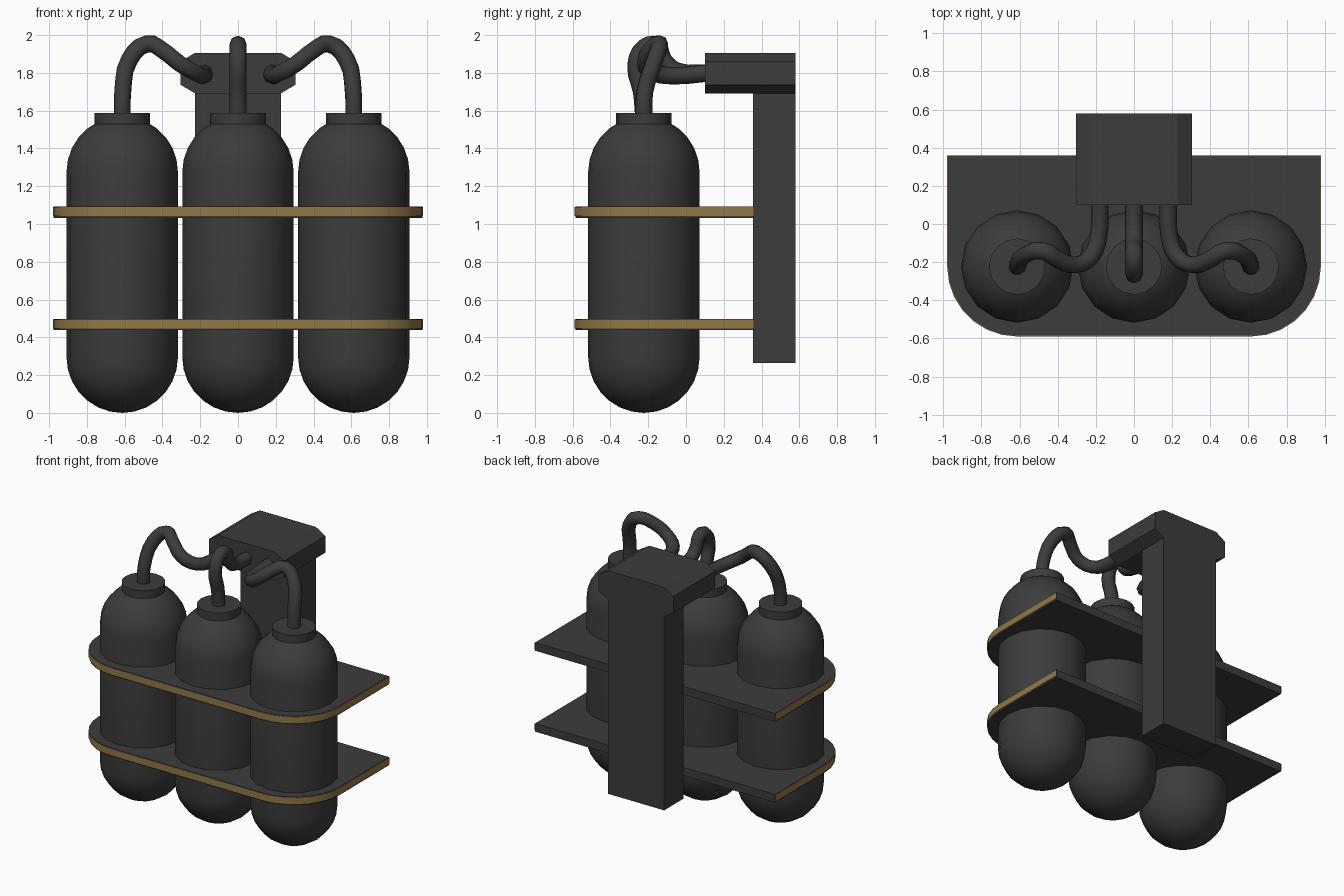
import bpy, bmesh, math

if "Cube" in bpy.data.objects:
    bpy.data.objects.remove(bpy.data.objects["Cube"])

def material(name, rgb):
    m = bpy.data.materials.new(name)
    m.diffuse_color = (*rgb, 1)
    m.use_nodes = True
    m.node_tree.nodes["Principled BSDF"].inputs["Base Color"].default_value = m.diffuse_color
    return m

DARK = material("dark_grey", (0.045, 0.045, 0.045))
GOLD = material("brass", (0.29, 0.19, 0.06))
TANK_X, TANK_Y, TANK_R = 0.613, -0.223, 0.295

def finish(name, bm, mat, smooth=None):
    bmesh.ops.remove_doubles(bm, verts=bm.verts, dist=1e-5)
    bmesh.ops.recalc_face_normals(bm, faces=bm.faces)
    me = bpy.data.meshes.new(name)
    bm.to_mesh(me)
    bm.free()
    me.materials.append(mat)
    ob = bpy.data.objects.new(name, me)
    bpy.context.collection.objects.link(ob)
    if smooth:
        bpy.ops.object.select_all(action='DESELECT')
        ob.select_set(True)
        bpy.context.view_layer.objects.active = ob
        bpy.ops.object.shade_smooth_by_angle(angle=math.radians(smooth))
    return ob

def prism(name, points, offset, mat):
    """Closed outline extruded along an offset."""
    bm = bmesh.new()
    face = bm.faces.new([bm.verts.new(p) for p in points])
    new = bmesh.ops.extrude_face_region(bm, geom=[face])["geom"]
    bmesh.ops.translate(bm, vec=offset, verts=[v for v in new if isinstance(v, bmesh.types.BMVert)])
    return finish(name, bm, mat)

def lathe(name, profile, x, y, sides=16):
    bm = bmesh.new()
    vs = [bm.verts.new((x + r, y, z)) for r, z in profile]
    edges = [bm.edges.new(p) for p in zip(vs, vs[1:])]
    bmesh.ops.spin(bm, geom=vs + edges, cent=(x, y, 0), axis=(0, 0, 1),
                   angle=math.tau, steps=sides)
    return finish(name, bm, DARK, 35)

def hose(name, points):
    cu = bpy.data.curves.new(name, 'CURVE')
    cu.dimensions = '3D'
    cu.bevel_depth = 0.046
    cu.bevel_resolution = 2
    cu.resolution_u = 3
    sp = cu.splines.new('BEZIER')
    sp.bezier_points.add(len(points) - 1)
    for bp, p in zip(sp.bezier_points, points):
        bp.co = p
        bp.handle_left_type = bp.handle_right_type = 'AUTO'
    cu.materials.append(DARK)
    ob = bpy.data.objects.new(name, cu)
    bpy.context.collection.objects.link(ob)

# Tank profile: two half-round ends
low = [(TANK_R * math.sin(a), TANK_R - TANK_R * math.cos(a))
       for a in (math.pi / 2 * i / 7 for i in range(8))]
high = [(TANK_R * math.cos(a), 1.275 + TANK_R * math.sin(a))
        for a in (math.pi / 2 * i / 7 for i in range(8))]
collar = [(0, 1.5), (0.147, 1.5), (0.147, 1.587), (0, 1.587)]

# Hose paths (the side one is mirrored)
side_path = [(.613, -.223, 1.56), (.61, -.218, 1.70), (.575, -.165, 1.87), (.48, -.14, 1.954),
             (.40, -.185, 1.92), (.31, -.215, 1.85), (.225, -.17, 1.80), (.185, -.06, 1.785),
             (.18, .12, 1.80)]
mid_path = [(0, -.223, 1.56), (0, -.235, 1.70), (0, -.265, 1.84), (0, -.22, 1.935),
            (0, -.155, 1.945), (0, -.12, 1.87), (0, -.05, 1.81), (0, .12, 1.80)]

for label, s in (("left", -1), ("middle", 0), ("right", 1)):
    lathe(label + "_tank", low + high, s * TANK_X, TANK_Y)
    lathe(label + "_collar", collar, s * TANK_X, TANK_Y)
    hose(label + "_hose", [(s * x, y, z) for x, y, z in side_path] if s else mid_path)

# Shelf outline from back right, round the front, to back left
def outline(r):
    right = [(TANK_X + r * math.cos(a), TANK_Y - r * math.sin(a))
             for a in (math.pi / 2 * i / 7 for i in range(8))]
    half = [(TANK_X + r, 0.36)] + right
    return half + [(-x, y) for x, y in reversed(half)]

for label, z in (("lower", 0.438), ("upper", 1.033)):
    prism(label + "_shelf", [(x, y, z) for x, y in outline(0.363)], (0, 0, 0.06), DARK)
    # Thin brass trim on the sides and front edge
    bm = bmesh.new()
    rows = [[bm.verts.new((x, y, z + h)) for x, y in outline(r)]
            for r, h in ((0.362, .010), (0.367, .010), (0.367, .057), (0.362, .057))]
    for a, b in zip(rows, rows[1:]):
        for i in range(len(a) - 1):
            bm.faces.new((a[i], a[i + 1], b[i + 1], b[i]))
    finish(label + "_trim", bm, GOLD, 30)

# Back post and chamfered top block
prism("back_post", [(x, y, 0.265) for x, y in ((-.228, .355), (.228, .355), (.228, .58), (-.228, .58))],
      (0, 0, 1.5), DARK)
half = [(.228, 1.692), (.304, 1.737), (.304, 1.86), (.228, 1.906)]
prism("top_block", [(x, .1, z) for x, z in half + [(-x, z) for x, z in reversed(half)]],
      (0, .48, 0), DARK)
